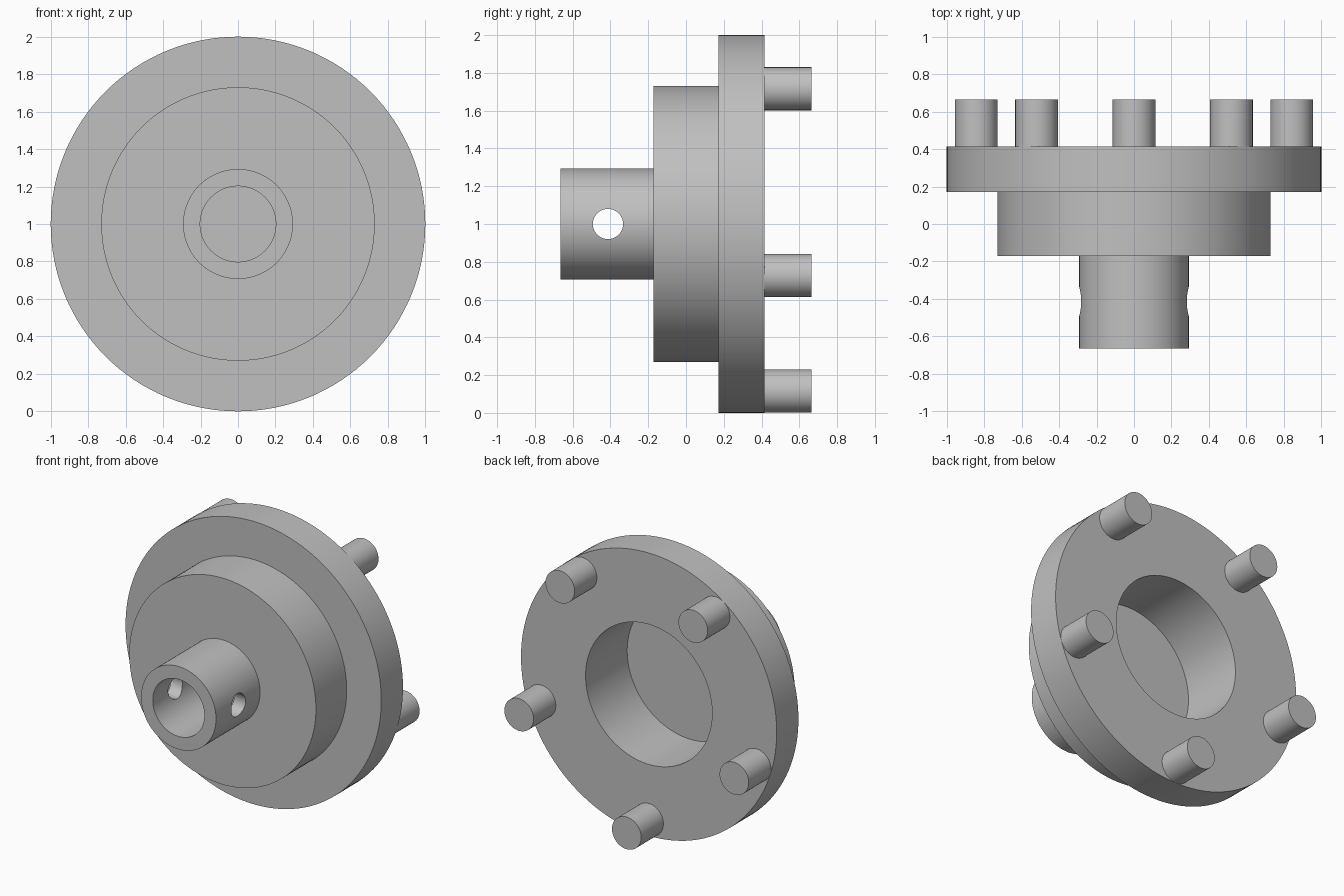
import bpy, bmesh, math
from mathutils import Matrix, Vector

cube = bpy.data.objects.get("Cube")
if cube:
    bpy.data.objects.remove(cube, do_unlink=True)

CENTRE_Z = 1.0

# One plain grey for the whole part
grey = bpy.data.materials.new("machined_grey")
grey.use_nodes = True
colour = (0.53, 0.53, 0.53, 1)
grey.diffuse_color = colour
grey.node_tree.nodes["Principled BSDF"].inputs["Base Color"].default_value = colour


def add_object(name, bm):
    bmesh.ops.recalc_face_normals(bm, faces=bm.faces[:])
    mesh = bpy.data.meshes.new(name)
    bm.to_mesh(mesh)
    bm.free()
    obj = bpy.data.objects.new(name, mesh)
    bpy.context.collection.objects.link(obj)
    mesh.materials.append(grey)
    return obj


def select_only(obj):
    bpy.ops.object.select_all(action='DESELECT')
    obj.select_set(True)
    bpy.context.view_layer.objects.active = obj


def smooth(obj):
    select_only(obj)
    bpy.ops.object.shade_smooth_by_angle(angle=math.radians(30))


def lathe(name, profile, steps=128):
    """Revolve (radius, y) points about the y axis through the centre."""
    bm = bmesh.new()
    verts = [bm.verts.new((0, y, r)) for r, y in profile]
    edges = [bm.edges.new(pair) for pair in zip(verts, verts[1:])]
    bmesh.ops.spin(bm, geom=verts + edges, cent=(0, 0, 0), axis=(0, 1, 0),
                   angle=math.tau, steps=steps)
    bmesh.ops.remove_doubles(bm, verts=bm.verts[:], dist=1e-4)
    bmesh.ops.translate(bm, verts=bm.verts[:], vec=(0, 0, CENTRE_Z))
    return add_object(name, bm)


def cylinder(name, radius, length, centre, axis):
    """Capped cylinder along the given axis."""
    bm = bmesh.new()
    turn = Vector((0, 0, 1)).rotation_difference(Vector(axis)).to_matrix().to_4x4()
    bmesh.ops.create_cone(bm, cap_ends=True, segments=64, radius1=radius,
                          radius2=radius, depth=length,
                          matrix=Matrix.Translation(centre) @ turn)
    return add_object(name, bm)


# Flanged body: bored shaft collar, hub, plate and rear recess
body = lathe("flanged_body", [
    (0, -0.17), (0.202, -0.17), (0.202, -0.664),      # front bore
    (0.293, -0.664), (0.293, -0.172),                 # collar
    (0.73, -0.172), (0.73, 0.172),                    # hub
    (1, 0.172), (1, 0.415),                           # plate
    (0.495, 0.415), (0.495, -0.05), (0, -0.05),       # rear recess
])

# Cross hole through both walls of the collar
cutter = cylinder("cross_hole_cutter", 0.08, 1, (0, -0.413, CENTRE_Z), (1, 0, 0))
cutter.hide_render = True
cut = body.modifiers.new("cross_hole", 'BOOLEAN')
cut.operation = 'DIFFERENCE'
cut.solver = 'EXACT'
cut.object = cutter
select_only(body)
bpy.ops.object.modifier_apply(modifier=cut.name)
bpy.data.objects.remove(cutter, do_unlink=True)
smooth(body)

# Five drive pins around the back of the plate, one at the bottom
for i in range(5):
    a = math.tau * i / 5 - math.pi / 2
    centre = (0.885 * math.cos(a), 0.534, CENTRE_Z + 0.885 * math.sin(a))
    smooth(cylinder(f"drive_pin_{i + 1}", 0.114, 0.26, centre, (0, 1, 0)))
